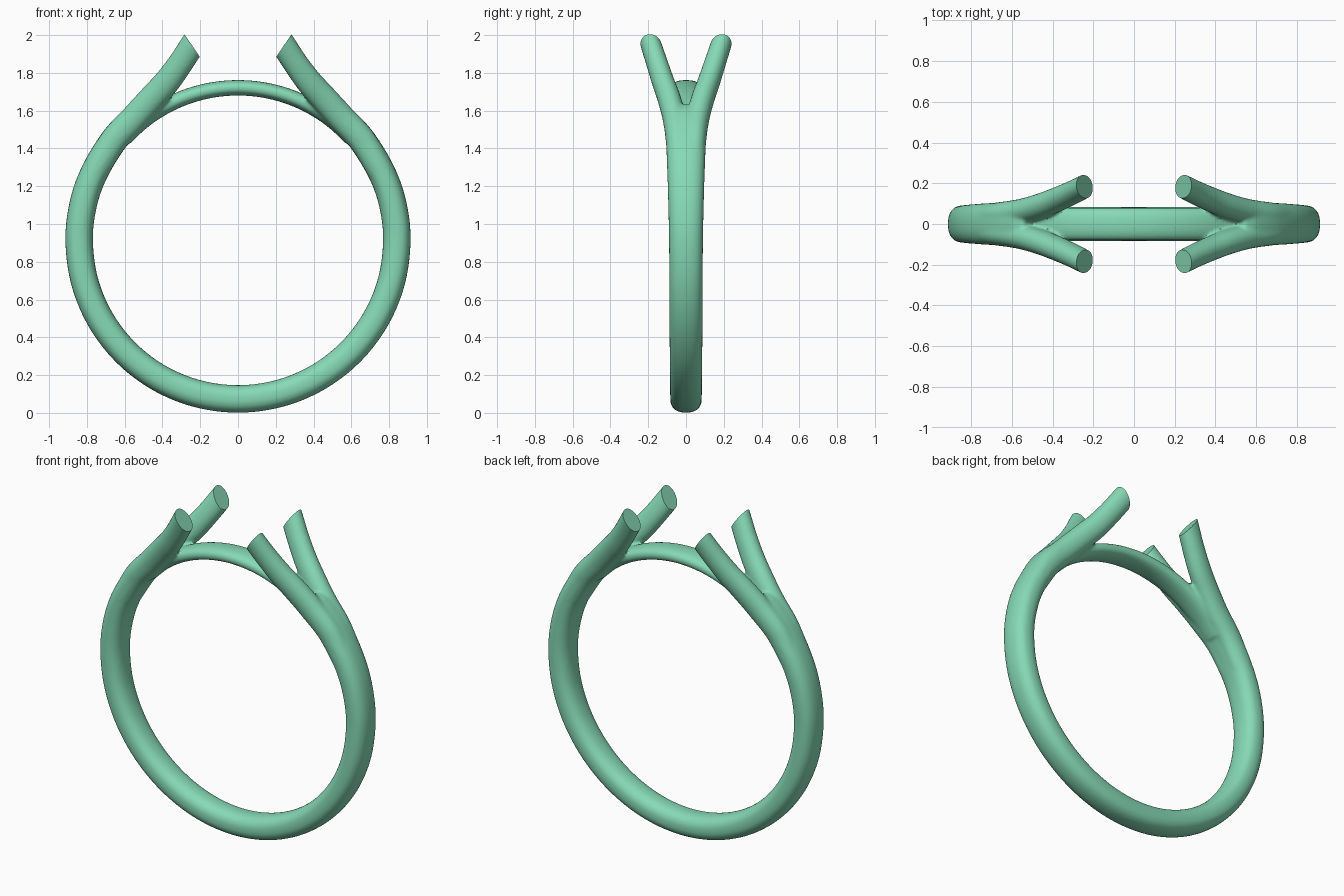
import bpy, bmesh, math
from mathutils import Vector

if "Cube" in bpy.data.objects:
    bpy.data.objects.remove(bpy.data.objects["Cube"])

CZ = 0.915          # height of the ring centre
SIDES = 32


def spline(keys, steps=8):
    """Catmull-Rom through keys of (x, y, z, radial half, width half)."""
    keys = [Vector(k) for k in keys]
    pts = [keys[0] * 2 - keys[1]] + keys + [keys[-1] * 2 - keys[-2]]
    out = []
    for i in range(1, len(pts) - 2):
        a, b, c, d = pts[i - 1:i + 3]
        for s in range(steps):
            t = s / steps
            out.append(0.5 * (2 * b + (c - a) * t + (2 * a - 5 * b + 4 * c - d) * t * t
                              + (3 * b - a - 3 * c + d) * t ** 3))
    return out + [keys[-1]]


def sweep(bm, keys, power=2.0):
    """Closed solid with a superelliptic section along a path."""
    path = spline(keys)
    pos = [Vector(p[:3]) for p in path]
    rings = []
    for i, p in enumerate(path):
        tan = (pos[min(i + 1, len(pos) - 1)] - pos[max(i - 1, 0)]).normalized()
        nor = Vector((tan.z, 0, -tan.x)).normalized()
        side = tan.cross(nor)
        ring = []
        for k in range(SIDES):
            a = 2 * math.pi * k / SIDES
            c, s = math.cos(a), math.sin(a)
            u = math.copysign(abs(c) ** (2 / power), c) * p[3]
            v = math.copysign(abs(s) ** (2 / power), s) * p[4]
            ring.append(bm.verts.new(pos[i] + nor * u + side * v))
        rings.append(ring)
    faces = [bm.faces.new(rings[0]), bm.faces.new(rings[-1][::-1])]
    for r0, r1 in zip(rings, rings[1:]):
        for k in range(SIDES):
            j = (k + 1) % SIDES
            faces.append(bm.faces.new((r0[k], r1[k], r1[j], r0[j])))
    bmesh.ops.recalc_face_normals(bm, faces=faces)


def arc(deg, r, hr, hy):
    a = math.radians(deg)
    return (r * math.cos(a), 0, CZ + r * math.sin(a), hr, hy)


bm = bmesh.new()

# shank: from fork to fork around the bottom
half = [arc(d, 0.841, 0.073, 0.083 + 0.007 * (d + 90) / 90) for d in range(-75, 1, 15)]
half += [arc(13, 0.841, 0.073, 0.094), (0.762, 0, 1.27, 0.073, 0.099),
         (0.66, 0, 1.44, 0.073, 0.105), (0.56, 0, 1.55, 0.07, 0.10),
         (0.51, 0, 1.602, 0.05, 0.05)]
left = [(-k[0],) + k[1:] for k in reversed(half)]
sweep(bm, left + [arc(-90, 0.841, 0.073, 0.083)] + half, 2.4)

# four prongs, overlong so that their ends can be cut flat
prong = [(0.762, 0.035, 1.27, 0.068, 0.060), (0.66, 0.045, 1.44, 0.072, 0.062),
         (0.55, 0.062, 1.56, 0.073, 0.062), (0.455, 0.090, 1.665, 0.072, 0.061),
         (0.377, 0.121, 1.752, 0.070, 0.059), (0.305, 0.153, 1.85, 0.067, 0.057),
         (0.243, 0.184, 1.945, 0.067, 0.055), (0.175, 0.217, 2.047, 0.067, 0.055)]
for sx in (1, -1):
    for sy in (1, -1):
        sweep(bm, [(k[0] * sx, k[1] * sy) + k[2:] for k in prong], 2.1)

# thin bridge closing the finger hole
sweep(bm, [arc(d, 0.806, 0.041, 0.08) for d in range(42, 139, 8)], 2.3)

mesh = bpy.data.meshes.new("ring_band")
bm.to_mesh(mesh)
bm.free()
band = bpy.data.objects.new("ring_band", mesh)
bpy.context.collection.objects.link(band)
bpy.context.view_layer.objects.active = band
band.select_set(True)

# fuse everything into one soft skin
rem = band.modifiers.new("fuse", 'REMESH')
rem.mode = 'VOXEL'
rem.voxel_size = 0.009
smo = band.modifiers.new("soften", 'SMOOTH')
smo.factor = 0.5
smo.iterations = 8
for name in ("fuse", "soften"):
    bpy.ops.object.modifier_apply(modifier=name)

# flat prong ends
bm = bmesh.new()
bm.from_mesh(band.data)
for sx in (1, -1):
    co = Vector((0.243 * sx, 0, 1.945))
    no = Vector((-0.83 * sx, 0, 0.56)).normalized()
    faces = [f for f in bm.faces if all(v.co.x * sx > 0 and v.co.z > 1.8 for v in f.verts)]
    geom = list({e for f in faces for e in f.edges} | {v for f in faces for v in f.verts}) + faces
    bmesh.ops.bisect_plane(bm, geom=geom, plane_co=co, plane_no=no, dist=1e-5)
    cut = [v for v in bm.verts if v.co.x * sx > 0 and v.co.z > 1.8 and (v.co - co).dot(no) > 2e-5]
    bmesh.ops.delete(bm, geom=cut, context='VERTS')
bmesh.ops.holes_fill(bm, edges=[e for e in bm.edges if e.is_boundary], sides=0)
bmesh.ops.recalc_face_normals(bm, faces=bm.faces)
bm.to_mesh(band.data)
bm.free()

bpy.ops.object.shade_smooth_by_angle(angle=math.radians(40))
mat = bpy.data.materials.new("mint")
mat.diffuse_color = (0.24, 0.70, 0.47, 1)
mat.use_nodes = True
mat.node_tree.nodes["Principled BSDF"].inputs["Base Color"].default_value = mat.diffuse_color
band.data.materials.append(mat)
